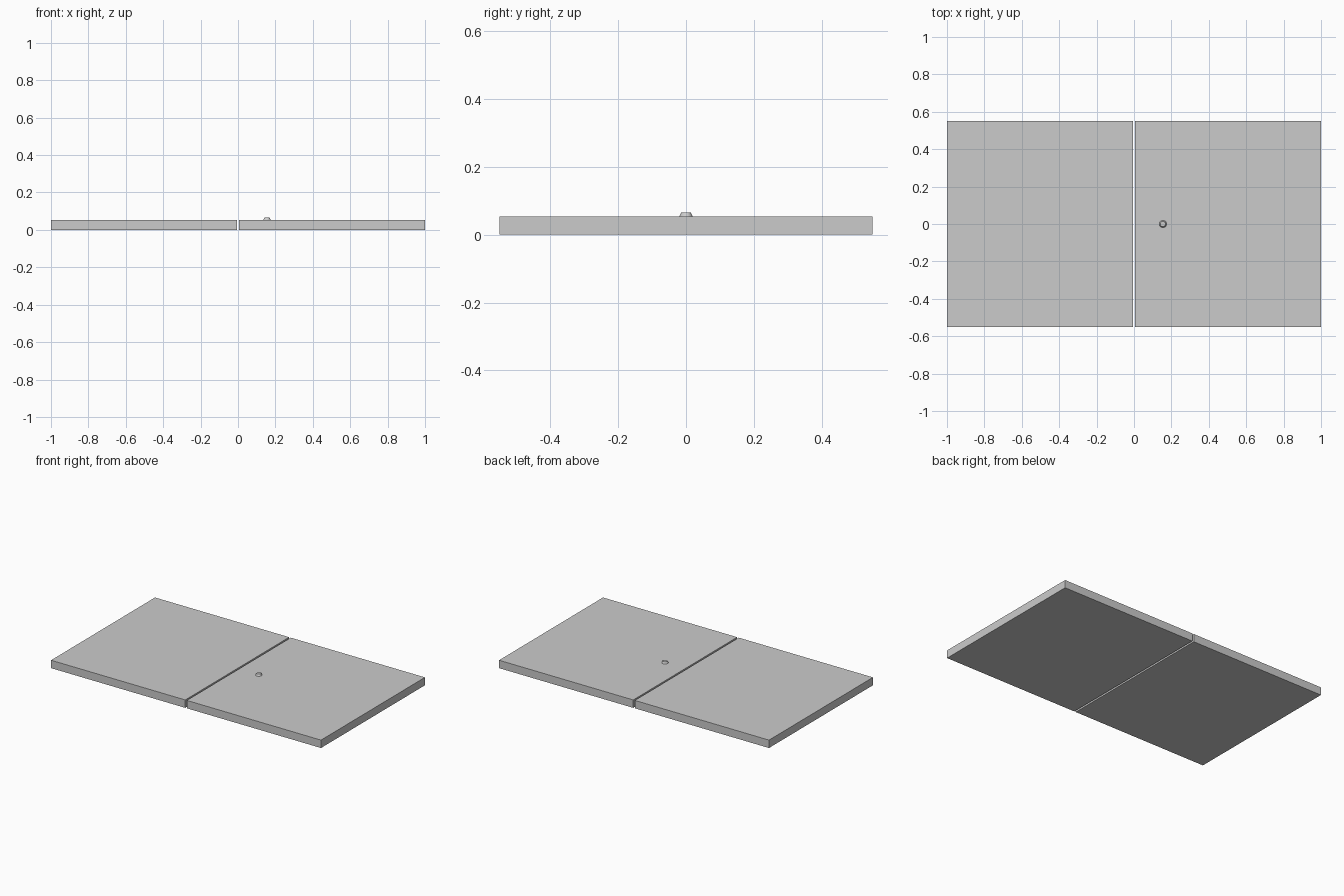
import bpy, bmesh, math
from mathutils import Matrix

if "Cube" in bpy.data.objects:
    bpy.data.objects.remove(bpy.data.objects["Cube"])

HALF_GAP = 0.006
DEPTH = 1.1
THICK = 0.053


def make_object(name, bm):
    mesh = bpy.data.meshes.new(name)
    bm.to_mesh(mesh)
    bm.free()
    obj = bpy.data.objects.new(name, mesh)
    bpy.context.collection.objects.link(obj)
    return obj


# Two flat panels either side of a narrow gap
def panel(name, side):
    width = 1 - HALF_GAP
    bm = bmesh.new()
    place = Matrix.Translation((side * (HALF_GAP + width / 2), 0, THICK / 2))
    size = Matrix.Diagonal((width, DEPTH, THICK, 1))
    bmesh.ops.create_cube(bm, size=1, matrix=place @ size)
    return make_object(name, bm)


panel("left_door_panel", -1)
panel("right_door_panel", 1)

# Small tapered knob on the right panel
bm = bmesh.new()
bmesh.ops.create_cone(bm, cap_ends=True, segments=16, radius1=0.02, radius2=0.014,
                      depth=0.012, matrix=Matrix.Translation((0.155, 0, THICK + 0.006)))
knob = make_object("door_knob", bm)
bpy.context.view_layer.objects.active = knob
knob.select_set(True)
bpy.ops.object.shade_smooth_by_angle(angle=math.radians(30))
